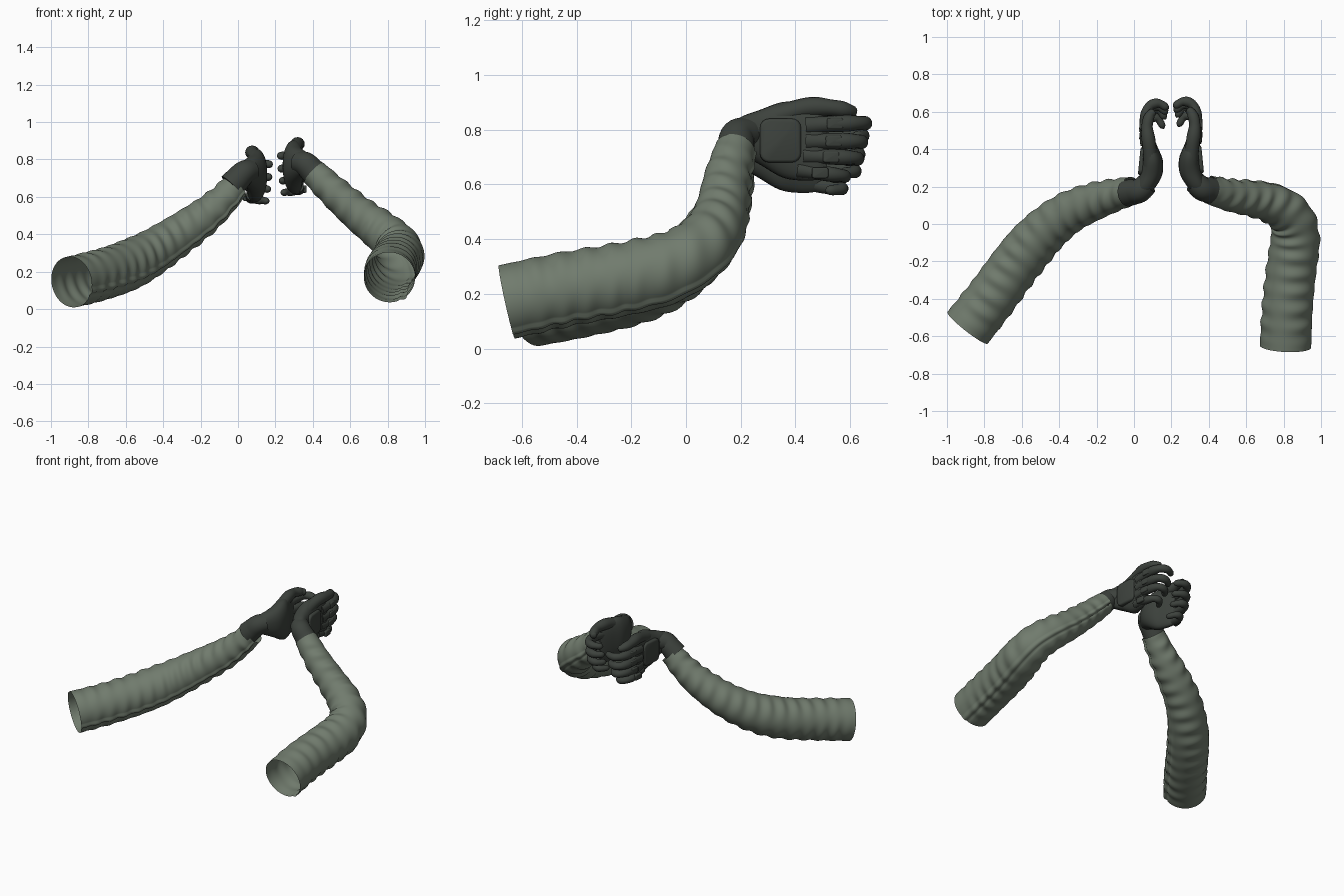
import bpy, bmesh, math
from mathutils import Vector, Matrix

cube = bpy.data.objects.get("Cube")
if cube:
    bpy.data.objects.remove(cube)


def material(name, rgb):
    m = bpy.data.materials.new(name)
    m.use_nodes = True
    m.diffuse_color = (*rgb, 1)
    bsdf = next(n for n in m.node_tree.nodes if n.type == 'BSDF_PRINCIPLED')
    bsdf.inputs["Base Color"].default_value = (*rgb, 1)
    bsdf.inputs["Roughness"].default_value = 0.8
    return m


CLOTH = material("sage cloth", (0.165, 0.2, 0.155))
GLOVE = material("dark glove", (0.047, 0.055, 0.047))


def finish(name, bm, mat, move=None, angle=50):
    if move:
        bmesh.ops.transform(bm, matrix=move, verts=bm.verts)
    bmesh.ops.recalc_face_normals(bm, faces=bm.faces)
    me = bpy.data.meshes.new(name)
    bm.to_mesh(me)
    bm.free()
    me.materials.append(mat)
    ob = bpy.data.objects.new(name, me)
    bpy.context.collection.objects.link(ob)
    bpy.ops.object.select_all(action='DESELECT')
    ob.select_set(True)
    bpy.context.view_layer.objects.active = ob
    bpy.ops.object.shade_smooth_by_angle(angle=math.radians(angle))
    return ob


def spline(values, steps):
    """Catmull-Rom samples through a list of vectors."""
    p = [2 * values[0] - values[1]] + values + [2 * values[-1] - values[-2]]
    out = []
    for i in range(1, len(p) - 2):
        a, b, c, d = p[i - 1:i + 3]
        for k in range(steps):
            t = k / steps
            out.append(0.5 * (2 * b + (c - a) * t + (2 * a - 5 * b + 4 * c - d) * t * t
                              + (3 * b - a - 3 * c + d) * t ** 3))
    return out + [values[-1]]


def bridge(bm, rings, capped):
    for a, b in zip(rings, rings[1:]):
        n = len(a)
        for j in range(n):
            bm.faces.new((a[j], a[(j + 1) % n], b[(j + 1) % n], b[j]))
    if capped:
        bm.faces.new(rings[0])
        bm.faces.new(rings[-1])


def tube(points, radius, sides, steps, start, capped=True):
    """Sweep a ring along points; radius(t, length, angle) shapes it."""
    bm = bmesh.new()
    path = spline([Vector(p) for p in points], steps)
    normal, length, rings = Vector(start), 0, []
    for i, p in enumerate(path):
        tangent = (path[min(i + 1, len(path) - 1)] - path[max(i - 1, 0)]).normalized()
        normal = (normal - tangent * normal.dot(tangent)).normalized()
        side = tangent.cross(normal)
        if i:
            length += (p - path[i - 1]).length
        ring = []
        for j in range(sides):
            a = math.tau * j / sides
            r = radius(i / (len(path) - 1), length, a)
            ring.append(bm.verts.new(p + r * (normal * math.cos(a) + side * math.sin(a))))
        rings.append(ring)
    bridge(bm, rings, capped)
    return bm


# Wrinkled sleeves with a raised seam along angle zero
def sleeve_radius(t, length, a):
    base = 0.137 - 0.012 * t - 0.052 * max(0, t - 0.35) / 0.65
    fold = math.sin(math.tau * length / 0.095 + 0.9 * math.sin(a + 1) + 0.6 * math.sin(2 * a + 5 * t))
    fold *= 0.6 + 0.4 * math.sin(3 * a + 9 * t)
    d = (a + math.pi) % math.tau - math.pi
    seam = 0.007 * math.exp(-(d / 0.1) ** 4) - 0.004 * math.exp(-((d - 0.2) / 0.06) ** 2)
    fade = min(1, 12 * t, 12 * (1 - t))
    return base + 0.0055 * fold * fade + seam


left_path = [(0.81, -0.655, 0.17), (0.82, -0.45, 0.215), (0.84, -0.25, 0.25),
             (0.862, -0.08, 0.29), (0.84, 0.035, 0.35), (0.755, 0.1, 0.425),
             (0.65, 0.13, 0.505), (0.52, 0.15, 0.62), (0.405, 0.18, 0.73)]
right_path = [(-0.89, -0.555, 0.145), (-0.76, -0.39, 0.175), (-0.62, -0.2, 0.22),
              (-0.49, -0.05, 0.285), (-0.35, 0.06, 0.375), (-0.2, 0.125, 0.48),
              (-0.1, 0.155, 0.565), (-0.01, 0.18, 0.66)]
for side, path, seam_dir in (("left", left_path, (0.55, 0, -0.8)),
                             ("right", right_path, (0.7, -0.55, -0.35))):
    finish(side + "_sleeve", tube(path, sleeve_radius, 96, 18, seam_dir, False), CLOTH)


def digit(r0, r1):
    """Tapered finger radius with swollen joints and a round tip."""
    def radius(t, length, a):
        r = r0 + (r1 - r0) * t + 0.0015 * math.cos(6 * math.pi * t)
        end = max(0, (t - 0.88) / 0.12)
        return r * math.sqrt(max(0.03, 1 - end * end))
    return radius


def palm():
    """Loft of rounded sections: y, centre x, centre z, half width, half height."""
    rows = [(0.15, 0.355, 0.775, 0.025, 0.035), (0.2, 0.335, 0.778, 0.05, 0.068),
            (0.27, 0.305, 0.772, 0.06, 0.1), (0.35, 0.297, 0.763, 0.056, 0.137),
            (0.42, 0.31, 0.756, 0.042, 0.142), (0.48, 0.324, 0.745, 0.03, 0.128),
            (0.515, 0.327, 0.74, 0.014, 0.105)]
    bm = bmesh.new()
    rings = []
    for y, x, z, hx, hz in spline([Row(r) for r in rows], 5):
        ring = []
        for j in range(32):
            a = math.tau * j / 32
            c, s = math.cos(a), math.sin(a)
            ring.append(bm.verts.new((x + hx * math.copysign(abs(c) ** 0.85, c), y,
                                      z + hz * math.copysign(abs(s) ** 0.85, s))))
        rings.append(ring)
    bridge(bm, rings, True)
    return bm


def Row(values):
    return Vector(values)


def pad(centre, size, turn):
    """Soft rounded plate."""
    bm = bmesh.new()
    bmesh.ops.create_cube(bm, size=1)
    bmesh.ops.scale(bm, vec=size, verts=bm.verts)
    along = [e for e in bm.edges if abs((e.verts[0].co - e.verts[1].co).x) > 1e-5]
    bmesh.ops.bevel(bm, geom=along, offset=min(size[1:]) * 0.22, segments=4,
                    profile=0.5, affect='EDGES')
    rim = [e for e in bm.edges if all(v.co.x > 0 for v in e.verts)]
    bmesh.ops.bevel(bm, geom=rim, offset=size[0] * 0.3, segments=2,
                    profile=0.5, affect='EDGES')
    bmesh.ops.transform(bm, verts=bm.verts,
                        matrix=Matrix.Translation(centre) @ Matrix.Rotation(turn, 4, 'Z'))
    return bm


# Digits curl towards the opposite hand
digits = {
    "thumb": ([(0.3, 0.32, 0.845), (0.315, 0.44, 0.88), (0.325, 0.53, 0.88),
               (0.31, 0.59, 0.87), (0.285, 0.615, 0.862)], 0.042, 0.021),
    "index_finger": ([(0.328, 0.44, 0.815), (0.335, 0.56, 0.822), (0.315, 0.635, 0.824),
                      (0.265, 0.655, 0.822), (0.21, 0.625, 0.818)], 0.033, 0.021),
    "middle_finger": ([(0.328, 0.44, 0.758), (0.335, 0.55, 0.758), (0.318, 0.625, 0.757),
                       (0.265, 0.638, 0.753), (0.215, 0.6, 0.75)], 0.033, 0.021),
    "ring_finger": ([(0.327, 0.43, 0.705), (0.335, 0.54, 0.7), (0.315, 0.615, 0.697),
                     (0.265, 0.622, 0.69), (0.225, 0.57, 0.685)], 0.031, 0.02),
    "little_finger": ([(0.322, 0.41, 0.655), (0.33, 0.5, 0.64), (0.312, 0.568, 0.633),
                       (0.27, 0.575, 0.627), (0.235, 0.52, 0.622)], 0.029, 0.019),
}
wrist = [(0.43, 0.175, 0.705), (0.395, 0.182, 0.742), (0.362, 0.19, 0.775), (0.325, 0.225, 0.787)]
mirrored = Matrix.Translation((0.395, -0.01, -0.045)) @ Matrix.Scale(-1, 4, (1, 0, 0))

for side, move in (("left", None), ("right", mirrored)):
    finish(side + "_palm", palm(), GLOVE, move)
    finish(side + "_glove_cuff",
           tube(wrist, lambda t, l, a: 0.072 - 0.012 * t, 32, 6, (0, 1, 0)), GLOVE, move)
    for name, (points, r0, r1) in digits.items():
        finish(side + "_" + name, tube(points, digit(r0, r1), 16, 7, (0, 0, 1)), GLOVE, move)
    # Back plate and knuckle guards
    finish(side + "_back_plate", pad((0.35, 0.345, 0.76), (0.034, 0.15, 0.16), 0.1), GLOVE, move)
    for i, (y, z) in enumerate(((0.545, 0.822), (0.54, 0.758), (0.53, 0.7), (0.49, 0.642))):
        finish(f"{side}_knuckle_guard_{i + 1}",
               pad((0.356, y, z), (0.018, 0.06, 0.04), 0.1), GLOVE, move)
